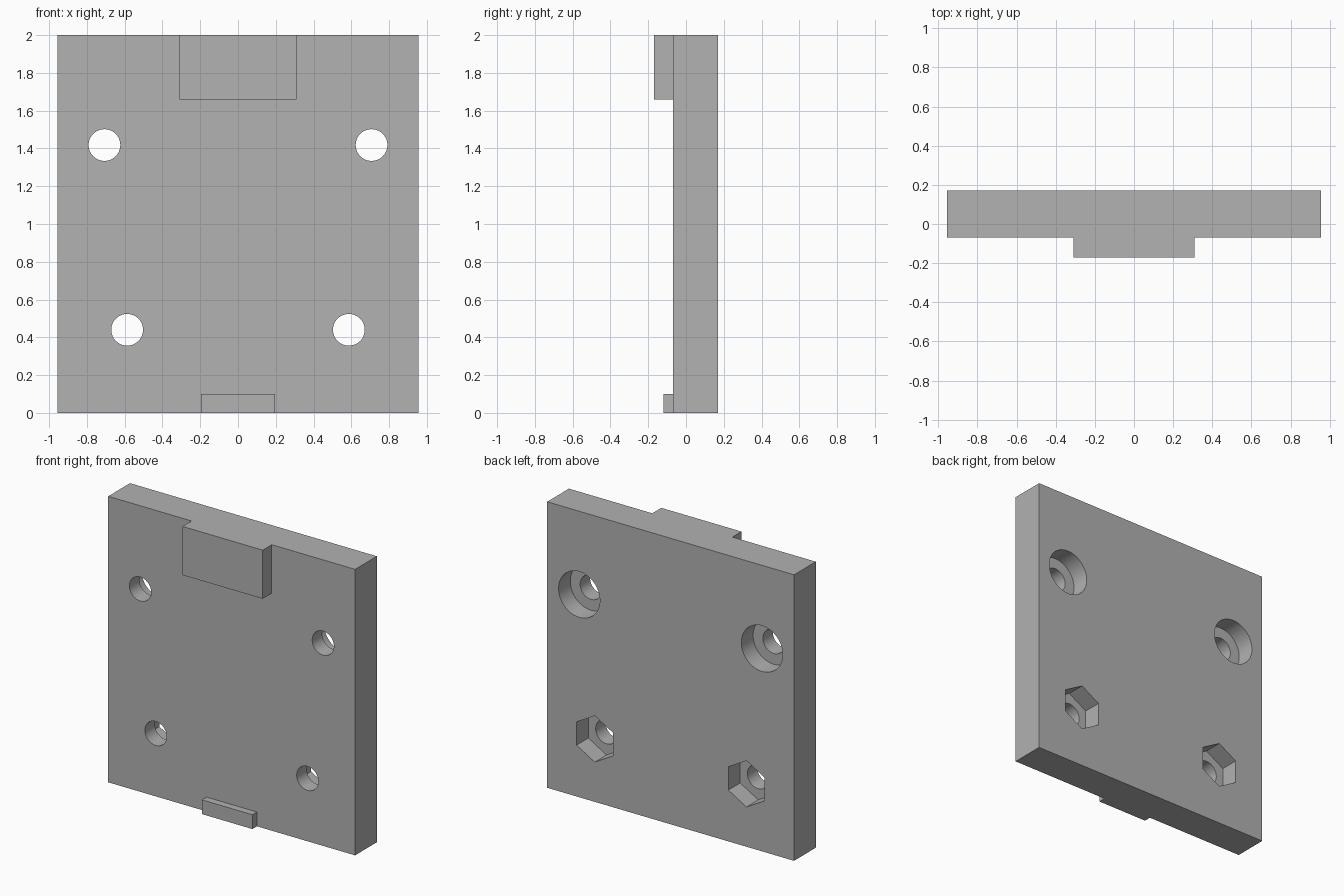
import bpy
import math

cube = bpy.data.objects.get("Cube")
if cube:
    bpy.data.objects.remove(cube, do_unlink=True)

grey = bpy.data.materials.new("plain grey")
grey.use_nodes = True
colour = (0.445, 0.445, 0.445, 1)
grey.diffuse_color = colour
grey.node_tree.nodes["Principled BSDF"].inputs["Base Color"].default_value = colour

FRONT, BACK = -0.07, 0.17   # plate faces
POCKET = 0.13               # depth of the rear recesses


def box(name, half_x, y0, y1, z0, z1):
    bpy.ops.mesh.primitive_cube_add(size=1, location=(0, (y0 + y1) / 2, (z0 + z1) / 2))
    ob = bpy.context.object
    ob.name = name
    ob.scale = (2 * half_x, y1 - y0, z1 - z0)
    bpy.ops.object.transform_apply(location=False, rotation=False, scale=True)
    ob.data.materials.append(grey)
    return ob


def cutter(name, x, z, radius, sides, y0, y1):
    bpy.ops.mesh.primitive_cylinder_add(
        vertices=sides, radius=radius, depth=y1 - y0,
        location=(x, (y0 + y1) / 2, z), rotation=(math.pi / 2, 0, 0))
    ob = bpy.context.object
    ob.name = name
    ob.data.materials.append(grey)
    ob.hide_render = True
    return ob


def combine(target, other, operation):
    mod = target.modifiers.new(other.name, 'BOOLEAN')
    mod.operation = operation
    mod.solver = 'EXACT'
    mod.object = other
    bpy.context.view_layer.objects.active = target
    bpy.ops.object.modifier_apply(modifier=mod.name)
    bpy.data.objects.remove(other, do_unlink=True)


# Plate with the wide upper block and the small lower lip
plate = box("mounting_plate", 0.955, FRONT, BACK, 0, 2)
combine(plate, box("upper_block", 0.31, -0.17, 0.02, 1.66, 2), 'UNION')
combine(plate, box("lower_lip", 0.195, -0.12, 0.02, 0, 0.1), 'UNION')

# Through holes, round recesses above and hexagonal nut pockets below
for side in (-1, 1):
    for x, z, sides, radius in ((0.707, 1.418, 64, 0.16), (0.587, 0.44, 6, 0.162)):
        combine(plate, cutter("bolt_hole", side * x, z, 0.084, 48, -0.3, 0.3), 'DIFFERENCE')
        combine(plate, cutter("rear_recess", side * x, z, radius, sides,
                              BACK - POCKET, 0.3), 'DIFFERENCE')

# Smooth bores, sharp edges elsewhere
bpy.ops.object.select_all(action='DESELECT')
plate.select_set(True)
bpy.context.view_layer.objects.active = plate
bpy.ops.object.shade_smooth_by_angle(angle=math.radians(30))
